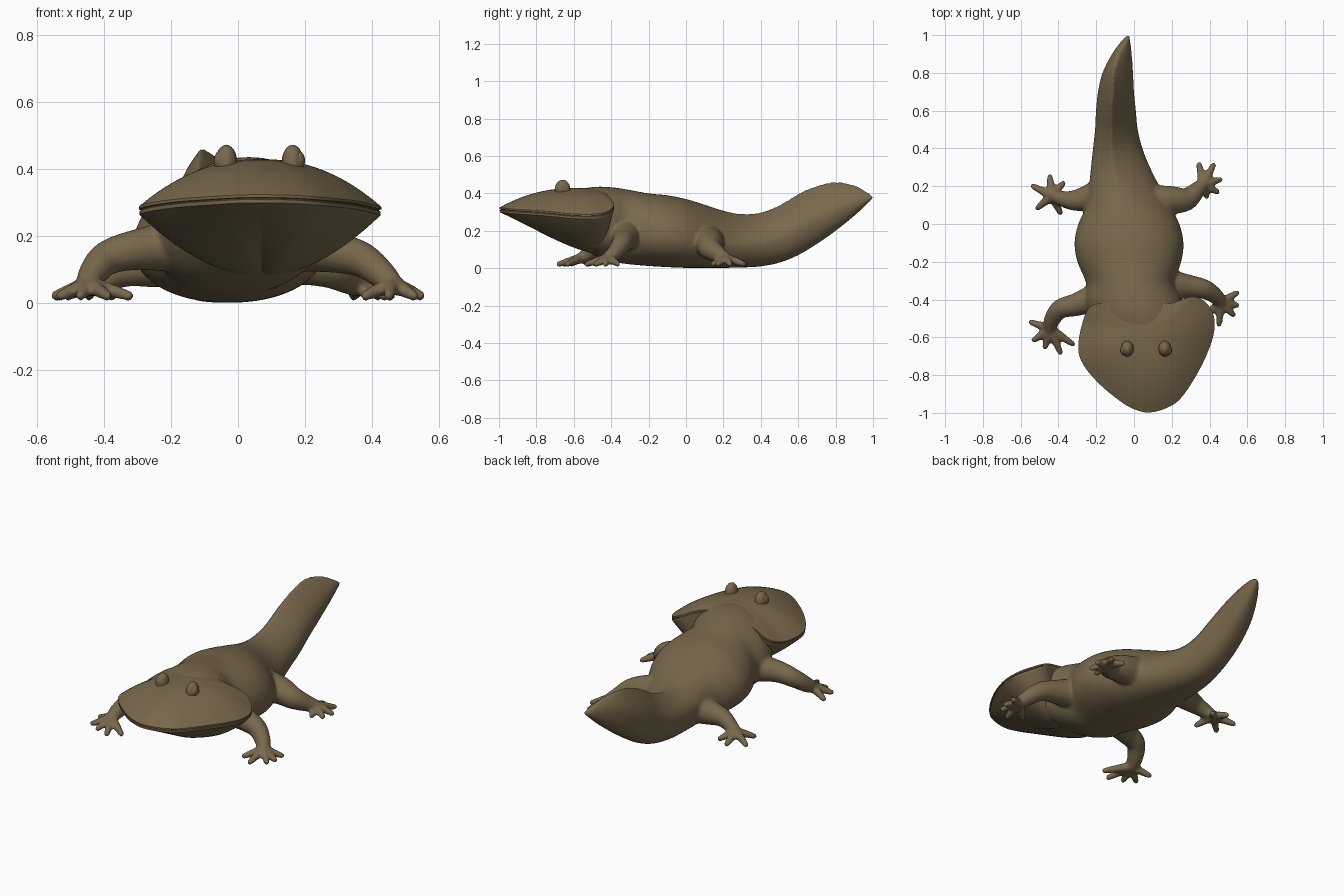
import bpy, bmesh, math
from mathutils import Vector

cube = bpy.data.objects.get("Cube")
if cube:
    bpy.data.objects.remove(cube, do_unlink=True)

skin = bpy.data.materials.new("olive_brown_skin")
skin.use_nodes = True
COLOUR = (0.19, 0.14, 0.073, 1)
skin.diffuse_color = COLOUR
bsdf = skin.node_tree.nodes["Principled BSDF"]
bsdf.inputs["Base Color"].default_value = COLOUR
bsdf.inputs["Roughness"].default_value = 0.8


def resample(rows, steps, closed=False):
    """Smooth interpolation through rows of numbers."""
    n = len(rows)
    pick = (lambda i: rows[i % n]) if closed else (lambda i: rows[min(max(i, 0), n - 1)])
    out = []
    for i in range(n if closed else n - 1):
        a, b, c, d = (pick(i + k) for k in (-1, 0, 1, 2))
        for s in range(steps):
            t = s / steps
            out.append([0.5 * (2 * q + (r - p) * t + (2 * p - 5 * q + 4 * r - w) * t * t
                               + (3 * q - p - 3 * r + w) * t ** 3)
                        for p, q, r, w in zip(a, b, c, d)])
    if not closed:
        out.append(list(rows[-1]))
    return out


def skin_rings(bm, rings):
    """Bridge equal rings of points and cap both ends."""
    loops = [[bm.verts.new(p) for p in ring] for ring in rings]
    n = len(loops[0])
    for a, b in zip(loops, loops[1:]):
        for i in range(n):
            j = (i + 1) % n
            bm.faces.new((a[i], a[j], b[j], b[i]))
    for end in (loops[0], loops[-1]):
        mid = bm.verts.new(sum((v.co for v in end), Vector()) / n)
        for i in range(n):
            bm.faces.new((end[i], end[(i + 1) % n], mid))


def tube(bm, path, steps=6, sides=14):
    """Round limb through rows of x, y, z, radius, with rounded ends."""
    pts = resample(path, steps)
    centres = [Vector(p[:3]) for p in pts]
    first, last = centres[0], centres[-1]
    tan0 = (centres[1] - first).normalized()
    tan1 = (last - centres[-2]).normalized()
    r0, r1 = pts[0][3], pts[-1][3]
    rows = [(first - tan0 * r0 * 0.7, r0 * 0.6)]
    rows += [(c, p[3]) for c, p in zip(centres, pts)]
    rows += [(last + tan1 * r1 * 0.6, r1 * 0.75), (last + tan1 * r1 * 0.95, r1 * 0.3)]
    rings = []
    for i, (c, r) in enumerate(rows):
        tan = (rows[min(i + 1, len(rows) - 1)][0] - rows[max(i - 1, 0)][0]).normalized()
        side = tan.cross(Vector((0, 0, 1)))
        if side.length < 0.01:
            side = Vector((1, 0, 0))
        side.normalize()
        up = side.cross(tan)
        rings.append([c + (side * math.cos(k * math.tau / sides)
                           + up * math.sin(k * math.tau / sides)) * r for k in range(sides)])
    skin_rings(bm, rings)


def finish(bm, name):
    bmesh.ops.recalc_face_normals(bm, faces=bm.faces)
    mesh = bpy.data.meshes.new(name)
    bm.to_mesh(mesh)
    bm.free()
    mesh.materials.append(skin)
    mesh.polygons.foreach_set("use_smooth", [True] * len(mesh.polygons))
    obj = bpy.data.objects.new(name, mesh)
    bpy.context.collection.objects.link(obj)
    return obj


# Trunk and tail: y, left x, right x, bottom, top, crest x, crest sharpness
stations = [
    (-0.8, 0.02, 0.13, 0.27, 0.36, 0.07, 1),
    (-0.65, -0.1, 0.22, 0.17, 0.405, 0.06, 1),
    (-0.5, -0.22, 0.27, 0.075, 0.434, 0.04, 1),
    (-0.4, -0.26, 0.25, 0.037, 0.433, 0.02, 1),
    (-0.31, -0.255, 0.215, 0.022, 0.42, 0, 1),
    (-0.2, -0.3, 0.25, 0.012, 0.4, -0.01, 1),
    (-0.1, -0.315, 0.262, 0.006, 0.39, -0.02, 1),
    (0, -0.295, 0.24, 0.002, 0.37, -0.03, 1.05),
    (0.1, -0.25, 0.19, 0.002, 0.34, -0.06, 1.15),
    (0.2, -0.235, 0.135, 0.002, 0.308, -0.09, 1.4),
    (0.3, -0.225, 0.085, 0.004, 0.29, -0.11, 1.7),
    (0.4, -0.215, 0.045, 0.01, 0.3, -0.12, 2),
    (0.5, -0.205, 0.02, 0.03, 0.34, -0.12, 2.2),
    (0.6, -0.2, 0.01, 0.07, 0.4, -0.12, 2.3),
    (0.7, -0.19, 0, 0.13, 0.445, -0.115, 2.3),
    (0.8, -0.165, -0.005, 0.2, 0.463, -0.108, 2.1),
    (0.9, -0.115, -0.012, 0.28, 0.445, -0.08, 1.7),
    (0.97, -0.065, -0.02, 0.345, 0.405, -0.045, 1.1),
    (1, -0.036, -0.024, 0.372, 0.384, -0.03, 1),
]
bm = bmesh.new()
rings = []
for y, xl, xr, zb, zt, crest, sharp in resample(stations, 4):
    cx, hw, waist = (xl + xr) / 2, (xr - xl) / 2, zb + (zt - zb) * 0.42
    ring = []
    for k in range(48):
        c, s = math.cos(k * math.tau / 48), math.sin(k * math.tau / 48)
        power = sharp if s > 0 else 0.85
        x = cx + hw * math.copysign(abs(c) ** power, c) + max(s, 0) * (crest - cx)
        ring.append((x, y, waist + s * ((zt - waist) if s > 0 else (waist - zb))))
    rings.append(ring)
skin_rings(bm, rings)

# Legs: limb path, then toe tips fanning out from the foot
legs = [
    ([(-0.18, -0.38, 0.17, 0.08), (-0.3, -0.425, 0.16, 0.062), (-0.39, -0.45, 0.135, 0.052),
      (-0.435, -0.51, 0.085, 0.043), (-0.445, -0.555, 0.056, 0.034)],
     [(-0.545, -0.52), (-0.53, -0.615), (-0.47, -0.65), (-0.39, -0.68), (-0.325, -0.635)]),
    ([(0.16, -0.32, 0.18, 0.09), (0.28, -0.33, 0.155, 0.065), (0.37, -0.345, 0.13, 0.053),
      (0.43, -0.38, 0.085, 0.043), (0.46, -0.415, 0.056, 0.034)],
     [(0.545, -0.365), (0.545, -0.43), (0.525, -0.48), (0.45, -0.53), (0.38, -0.485)]),
    ([(-0.13, 0.17, 0.14, 0.1), (-0.25, 0.135, 0.115, 0.07), (-0.33, 0.125, 0.1, 0.052),
      (-0.4, 0.14, 0.07, 0.038), (-0.435, 0.15, 0.05, 0.032)],
     [(-0.39, 0.06), (-0.51, 0.085), (-0.535, 0.2), (-0.445, 0.25), (-0.375, 0.215)]),
    ([(0.08, 0.11, 0.14, 0.1), (0.19, 0.125, 0.13, 0.078), (0.275, 0.13, 0.105, 0.062),
      (0.33, 0.175, 0.072, 0.046), (0.365, 0.21, 0.052, 0.035)],
     [(0.345, 0.315), (0.42, 0.31), (0.455, 0.235), (0.44, 0.17), (0.385, 0.145)]),
]
for path, toes in legs:
    tube(bm, path)
    fx, fy, fz, _ = path[-1]
    for tx, ty in toes:
        tube(bm, [(fx, fy, fz, 0.028), ((fx + tx) / 2, (fy + ty) / 2, 0.04, 0.022),
                  (tx, ty, 0.022, 0.016)], 4, 10)
body = finish(bm, "body_tail_and_legs")

# Blend trunk and limbs into one skin
remesh = body.modifiers.new("blend", "REMESH")
remesh.mode = "VOXEL"
remesh.voxel_size = 0.0085
remesh.use_smooth_shade = True
smooth = body.modifiers.new("soften", "SMOOTH")
smooth.factor = 0.5
smooth.iterations = 5

# Head: mouth outline shrunk upward to the crown and downward to the throat
outline = resample([
    (0.075, -0.998, 0.315), (0.165, -0.977, 0.313), (0.25, -0.92, 0.307),
    (0.35, -0.765, 0.297), (0.415, -0.61, 0.282), (0.425, -0.5, 0.28),
    (0.385, -0.42, 0.295), (0.31, -0.385, 0.335), (0.19, -0.42, 0.385),
    (0.03, -0.43, 0.405), (-0.13, -0.42, 0.38), (-0.23, -0.435, 0.32),
    (-0.275, -0.53, 0.28), (-0.295, -0.66, 0.28), (-0.265, -0.75, 0.29),
    (-0.18, -0.85, 0.302), (-0.07, -0.94, 0.31), (0, -0.98, 0.314)], 6, True)
CX, CROWN, THROAT = 0.07, (-0.58, 0.43), (-0.48, 0.08)
N = 16
shrink = [math.sin(k / N * math.pi / 2) for k in range(1, N + 1)]


def head_ring(s, centre, lift, front_power, side_power):
    """One ring of the head, s of the way out from the centre to the mouth."""
    ring = []
    for x, y, z in outline:
        side = min(abs(x - CX) / 0.36, 1)
        f = 1 - min(s, 1) ** (front_power + (side_power - front_power) * side)
        ring.append((CX + (x - CX) * s, centre[0] + (y - centre[0]) * s,
                     z + (centre[1] - z) * f + lift * (1 - f)))
    return ring


rings = [head_ring(s, CROWN, 0.009, 2.2, 2.2) for s in shrink]
# Thin mouth crease between the lips
rings += [head_ring(s, CROWN, lift, 0, 0)
          for s, lift in ((1, 0.001), (0.98, -0.001), (0.98, -0.003), (0.995, -0.005))]
rings += [head_ring(s * 0.995, THROAT, -0.014, 1.1, 1.9) for s in reversed(shrink)]
bm = bmesh.new()
skin_rings(bm, rings)
head = finish(bm, "head")
bpy.ops.object.select_all(action="DESELECT")
head.select_set(True)
bpy.context.view_layer.objects.active = head
bpy.ops.object.shade_smooth_by_angle(angle=math.radians(45))

# Eyes: raised lids with a small ball facing outward
for name, x, out in (("right_eye", -0.035, -1), ("left_eye", 0.163, 1)):
    for part, r, offset in (("lid", (0.033, 0.042, 0.055), (0, 0, 0.418)),
                            ("ball", (0.02, 0.026, 0.03), (out * 0.017, -0.008, 0.425))):
        bm = bmesh.new()
        bmesh.ops.create_uvsphere(bm, u_segments=20, v_segments=12, radius=1)
        for v in bm.verts:
            v.co = Vector((v.co.x * r[0] + x + offset[0], v.co.y * r[1] - 0.66 + offset[1],
                           v.co.z * r[2] + offset[2]))
        finish(bm, name + "_" + part)
